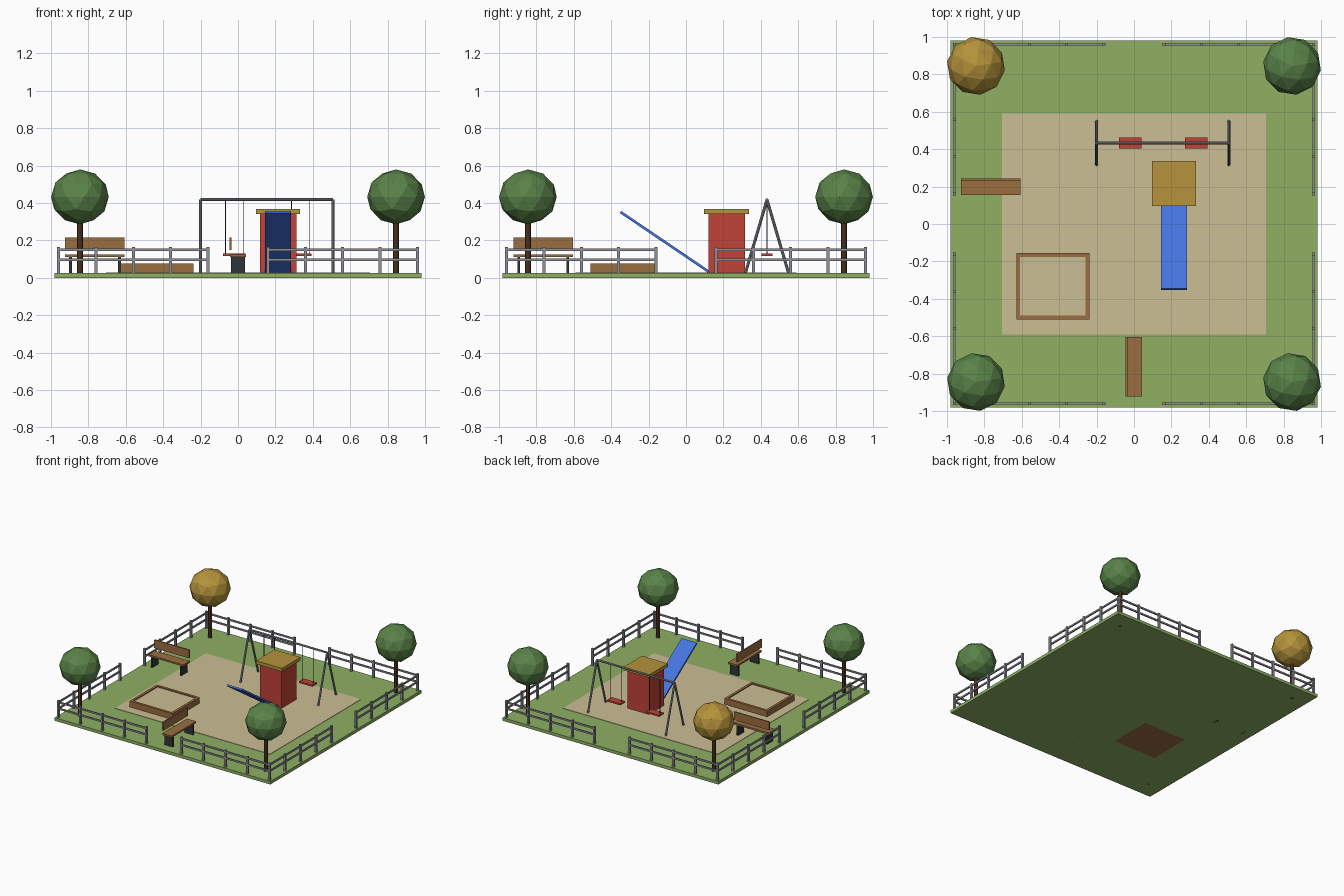
import bpy, bmesh, math
from mathutils import Matrix, Vector

cube = bpy.data.objects.get("Cube")
if cube:
    bpy.data.objects.remove(cube, do_unlink=True)


def material(name, r, g, b):
    """Flat colour given as 0-255 display values, stored as linear."""
    col = [(c / 255) ** 2.2 for c in (r, g, b)] + [1]
    m = bpy.data.materials.new(name)
    m.use_nodes = True
    m.diffuse_color = col
    m.node_tree.nodes["Principled BSDF"].inputs["Base Color"].default_value = col
    return m


GRASS = material("grass green", 142, 174, 100)
SAND = material("sand", 203, 189, 147)
LEAF = material("leaf green", 90, 130, 74)
GOLD = material("golden yellow", 180, 146, 62)
WOOD = material("wood brown", 154, 110, 66)
BARK = material("bark brown", 92, 64, 44)
METAL = material("metal grey", 142, 145, 152)
IRON = material("dark iron", 52, 56, 58)
RED = material("red paint", 192, 68, 58)
BLUE = material("blue paint", 70, 116, 222)


def finish(name, bm, *mats):
    mesh = bpy.data.meshes.new(name)
    bm.to_mesh(mesh)
    bm.free()
    for m in mats:
        mesh.materials.append(m)
    ob = bpy.data.objects.new(name, mesh)
    bpy.context.collection.objects.link(ob)
    return ob


def box(name, mat, center, size, turn=Matrix()):
    """Box with its size applied, then turned by a matrix."""
    bm = bmesh.new()
    place = turn @ Matrix.Translation(center) @ Matrix.Diagonal((*size, 1))
    bmesh.ops.create_cube(bm, size=1, matrix=place)
    return finish(name, bm, mat)


def rod(name, mat, a, b, radius, sides=8):
    """Cylinder between two points."""
    a, b = Vector(a), Vector(b)
    rot = (b - a).to_track_quat("Z", "Y").to_matrix().to_4x4()
    bm = bmesh.new()
    bmesh.ops.create_cone(bm, cap_ends=True, segments=sides, radius1=radius, radius2=radius,
                          depth=(b - a).length, matrix=Matrix.Translation((a + b) / 2) @ rot)
    return finish(name, bm, mat)


TOP = 0.025  # ground surface height

# Ground and sand pad
box("lawn", GRASS, (0, 0, TOP / 2), (1.96, 1.96, TOP))
box("sand_pad", SAND, (0, 0, TOP), (1.41, 1.18, 0.006))

# Trees in the corners, one with autumn leaves
for sx in (-1, 1):
    for sy in (-1, 1):
        x, y = sx * 0.845, sy * 0.845
        rod("tree_trunk", BARK, (x, y, 0), (x, y, 0.32), 0.016)
        bm = bmesh.new()
        bmesh.ops.create_icosphere(
            bm, subdivisions=2, radius=0.156,
            matrix=Matrix.Translation((x, y, 0.433)) @ Matrix.Rotation(math.radians(9), 4, "Z")
            @ Matrix.Diagonal((1, 1, 0.94, 1)))
        finish("tree_crown", bm, GOLD if (sx < 0 < sy) else LEAF)

# Fence: each side has two runs with a gap between them
EDGE, GAP = 0.96, 0.16
for side in range(4):
    turn = Matrix.Rotation(side * math.pi / 2, 4, "Z")
    for s in (-1, 1):
        for z in (0.098, 0.15):
            box("fence_rail", METAL, (s * (EDGE + GAP) / 2, -EDGE, z),
                (EDGE - GAP, 0.01, 0.013), turn)
        # the corner post is shared, so only one run places it
        for i in range(5 if s > 0 else 4):
            x = s * (GAP + i * (EDGE - GAP) / 4)
            box("fence_post", METAL, (x, -EDGE, 0.0825), (0.016, 0.016, 0.165), turn)

# Swing frame
SWING_Y, BAR_Z = 0.433, 0.418
LEFT, RIGHT = 0.507, -0.2
rod("swing_bar", METAL, (RIGHT, SWING_Y, BAR_Z), (LEFT, SWING_Y, BAR_Z), 0.008)
for x in (RIGHT, LEFT):
    for s in (-1, 1):
        rod("swing_leg", METAL, (x, SWING_Y + s * 0.12, 0.01), (x, SWING_Y, BAR_Z), 0.008)

# Swing seats and chains
for x in (-0.02, 0.333):
    box("swing_seat", RED, (x, SWING_Y, 0.124), (0.12, 0.06, 0.013))
    for s in (-1, 1):
        cx = x + s * 0.048
        rod("swing_chain", IRON, (cx, SWING_Y, 0.124), (cx, SWING_Y, BAR_Z), 0.003, 6)

# Tower with flat roof
box("tower", RED, (0.215, 0.217, 0.175), (0.196, 0.196, 0.345))
box("tower_roof", GOLD, (0.214, 0.217, 0.356), (0.236, 0.24, 0.027))

# Slide board
low, high = Vector((0.214, 0.12, 0.034)), Vector((0.214, -0.35, 0.352))
span = low - high
tilt = Matrix.Translation((low + high) / 2) @ Matrix.Rotation(math.atan2(span.z, span.y), 4, "X")
box("slide", BLUE, (0, 0, 0), (0.138, span.length, 0.014), tilt)

# Sandbox: solid wooden block with a shallow sand-filled recess
bm = bmesh.new()
bmesh.ops.create_cube(bm, size=1, matrix=Matrix.Translation((-0.434, -0.333, 0.038))
                      @ Matrix.Diagonal((0.39, 0.355, 0.077, 1)))
lid = max(bm.faces, key=lambda f: f.calc_center_median().z)
bmesh.ops.inset_region(bm, faces=[lid], thickness=0.029, depth=0)
down = bmesh.ops.extrude_discrete_faces(bm, faces=[lid])["faces"][0]
bmesh.ops.translate(bm, verts=down.verts, vec=(0, 0, -0.008))
down.material_index = 1
finish("sandbox", bm, WOOD, SAND)


# Benches
def bench(x, y, angle):
    turn = Matrix.Translation((x, y, 0)) @ Matrix.Rotation(angle, 4, "Z")
    box("bench_seat", WOOD, (0, 0, 0.118), (0.318, 0.085, 0.014), turn)
    box("bench_back", WOOD, (0, 0.039, 0.183), (0.318, 0.011, 0.068), turn)
    for s in (-1, 1):
        box("bench_leg", IRON, (s * 0.131, 0, 0.057), (0.015, 0.076, 0.114), turn)


bench(-0.765, 0.198, 0)
bench(0, -0.763, math.pi / 2)
